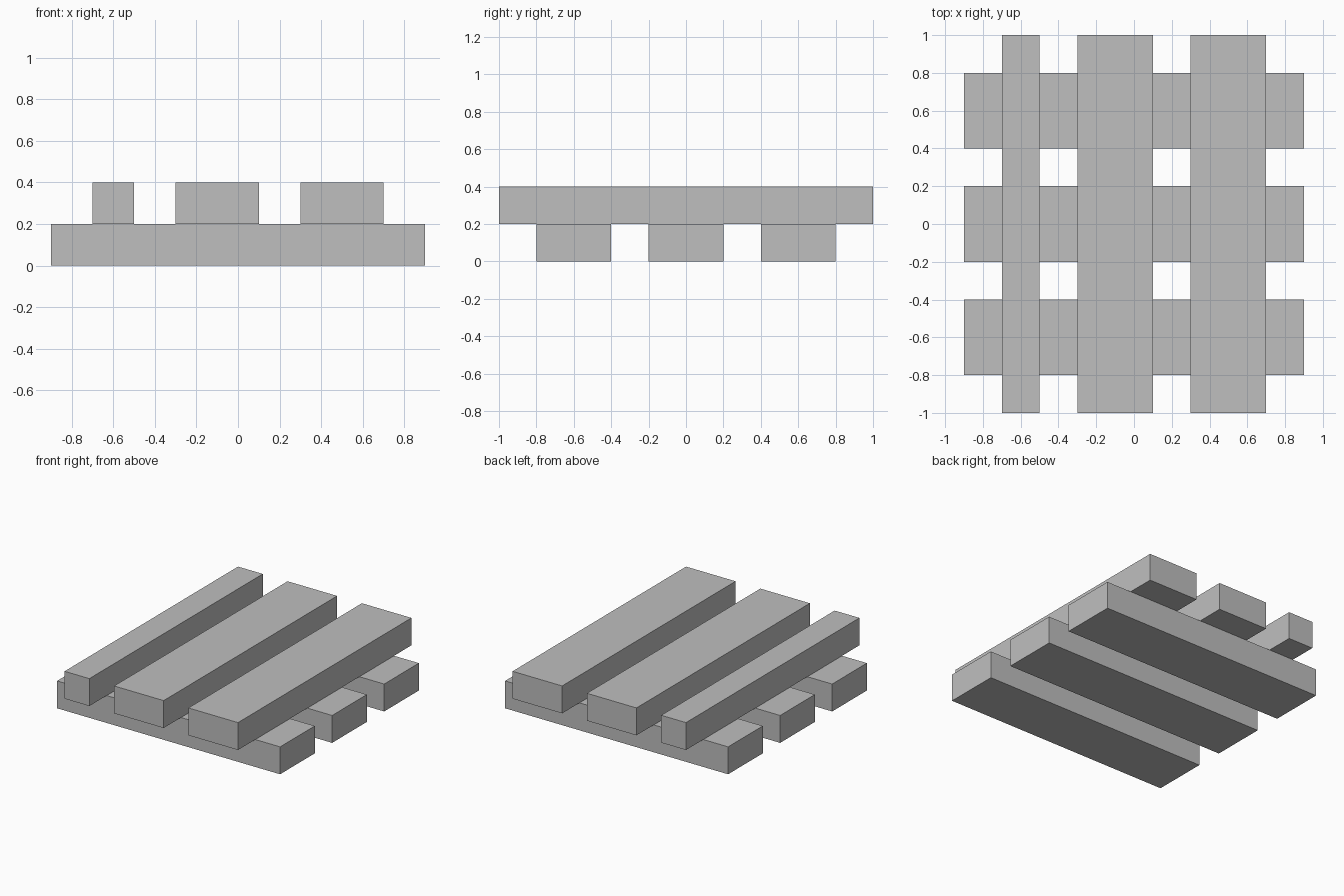
import bpy

cube = bpy.data.objects.get("Cube")
if cube:
    bpy.data.objects.remove(cube, do_unlink=True)

# Single flat grey
grey = bpy.data.materials.new("plain_grey")
grey.use_nodes = True
colour = (0.52, 0.52, 0.52, 1)
grey.diffuse_color = colour
grey.node_tree.nodes["Principled BSDF"].inputs["Base Color"].default_value = colour

THICK = 0.2


def plank(name, centre, width, length):
    """Add a flat plank with the given x width and y length."""
    bpy.ops.mesh.primitive_cube_add(size=1, location=centre)
    obj = bpy.context.object
    obj.name = name
    obj.scale = (width, length, THICK)
    bpy.ops.object.transform_apply(location=False, rotation=False, scale=True)
    obj.data.materials.append(grey)


# Bearers across the bottom
for name, y in (("front", -0.6), ("middle", 0), ("back", 0.6)):
    plank(name + "_bearer", (0, y, THICK / 2), 1.8, 0.4)

# Deck boards on top: one narrow, two wide
for name, x, width in (("right", -0.6, 0.2), ("middle", -0.1, 0.4), ("left", 0.5, 0.4)):
    plank(name + "_deck_board", (x, 0, THICK * 1.5), width, 2)
